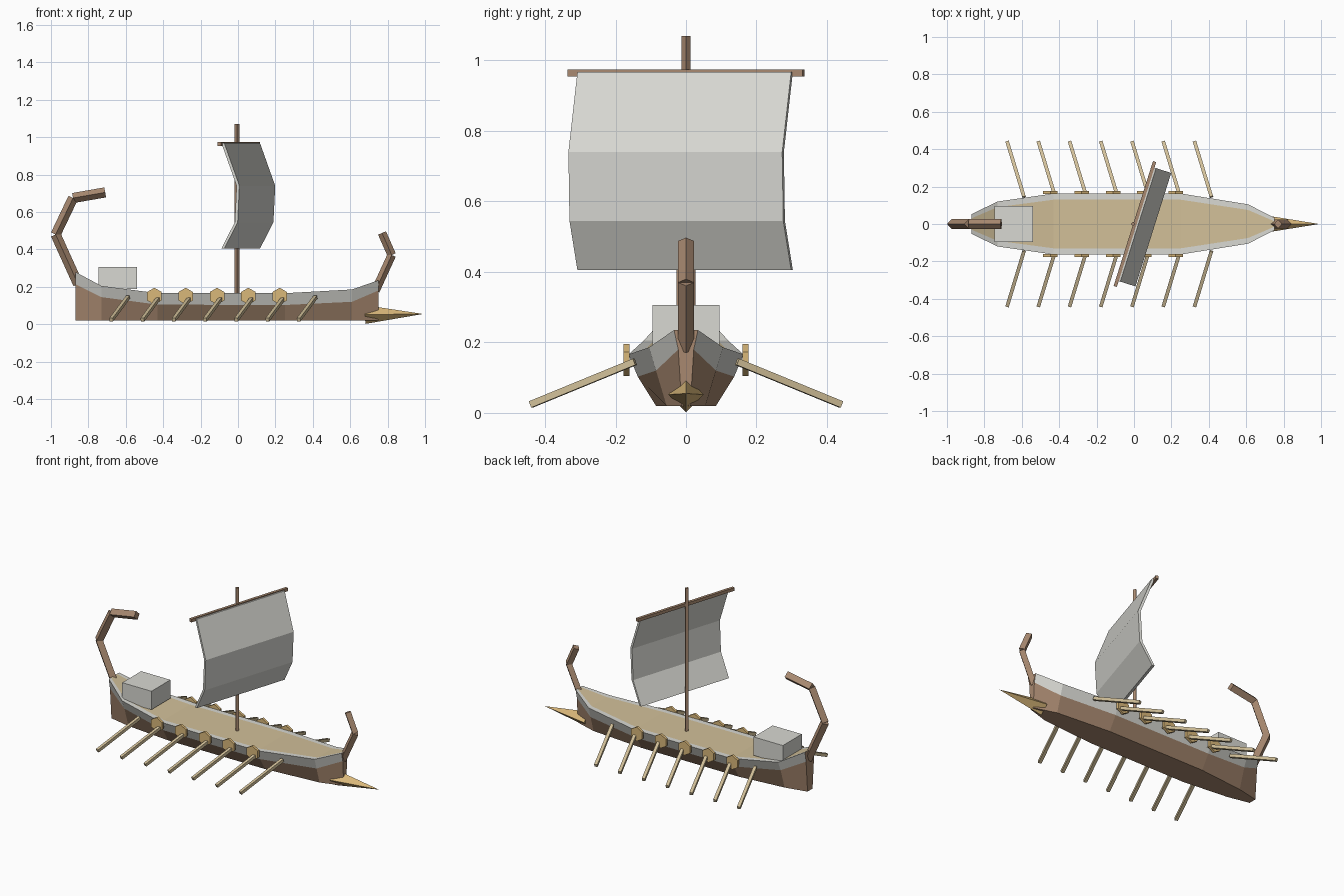
import bpy, bmesh, math
from mathutils import Vector, Matrix

cube = bpy.data.objects.get("Cube")
if cube:
    bpy.data.objects.remove(cube, do_unlink=True)


def material(name, rgb):
    lin = [((c / 255 + 0.055) / 1.055) ** 2.4 for c in rgb] + [1]
    m = bpy.data.materials.new(name)
    m.use_nodes = True
    m.diffuse_color = lin
    m.node_tree.nodes["Principled BSDF"].inputs["Base Color"].default_value = lin
    return m


brown = material("brown_timber", (168, 137, 112))
white = material("off_white", (216, 216, 210))
beige = material("pale_wood", (210, 192, 153))
gold = material("gold", (218, 184, 122))


def finish(name, bm, *mats):
    bmesh.ops.recalc_face_normals(bm, faces=bm.faces)
    me = bpy.data.meshes.new(name)
    bm.to_mesh(me)
    bm.free()
    for m in mats:
        me.materials.append(m)
    ob = bpy.data.objects.new(name, me)
    bpy.context.collection.objects.link(ob)
    return ob


def rod(name, a, b, r, mat, sides=4, r2=None, roll=0):
    """Straight faceted bar or spike from a to b."""
    a, b = Vector(a), Vector(b)
    d = b - a
    bm = bmesh.new()
    bmesh.ops.create_cone(bm, cap_ends=True, segments=sides, radius1=r,
                          radius2=r if r2 is None else r2, depth=d.length)
    turn = d.to_track_quat('Z', 'Y').to_matrix().to_4x4()
    bm.transform(Matrix.Translation((a + b) / 2) @ turn @ Matrix.Rotation(roll, 4, 'Z'))
    bmesh.ops.remove_doubles(bm, verts=bm.verts, dist=1e-5)
    return finish(name, bm, mat)


def box(name, centre, size, mat, turn=0):
    bm = bmesh.new()
    bmesh.ops.create_cube(bm, size=1)
    bm.transform(Matrix.Translation(centre) @ Matrix.Rotation(turn, 4, 'Z')
                 @ Matrix.Diagonal((*size, 1)))
    return finish(name, bm, mat)


# Hull: x, keel half width, waist half width and height, rim half width and height, deck half width
stations = [
    (-0.87, 0.025, 0.04, 0.215, 0.052, 0.28, 0.03),
    (-0.73, 0.055, 0.095, 0.145, 0.12, 0.205, 0.09),
    (-0.43, 0.085, 0.137, 0.105, 0.163, 0.166, 0.13),
    (0.25, 0.085, 0.137, 0.103, 0.163, 0.166, 0.13),
    (0.61, 0.055, 0.085, 0.12, 0.105, 0.186, 0.075),
    (0.75, 0.012, 0.022, 0.18, 0.034, 0.235, 0.015),
]
bm = bmesh.new()
rings = []
for x, k, w, wz, t, tz, d in stations:
    half = [(k, 0.02), (w, wz), (t, tz), (d, tz)]
    outline = half + [(-y, z) for y, z in reversed(half)]
    rings.append([bm.verts.new((x, y, z)) for y, z in outline])
strip_mats = [0, 1, 1, 2, 1, 1, 0, 0]
for r1, r2 in zip(rings, rings[1:]):
    for i, m in enumerate(strip_mats):
        j = (i + 1) % len(strip_mats)
        bm.faces.new((r1[i], r1[j], r2[j], r2[i])).material_index = m
for ring in (rings[0], rings[-1]):
    bm.faces.new(ring)
finish("hull", bm, brown, white, beige)

# Curved stern and bow posts
stern = [(-0.855, 0, 0.215), (-0.975, 0, 0.48), (-0.882, 0, 0.675), (-0.71, 0, 0.705)]
bow = [(0.735, 0, 0.18), (0.822, 0, 0.37), (0.77, 0, 0.488)]
for label, path, r in (("stern_post", stern, 0.027), ("bow_post", bow, 0.023)):
    for i, (a, b) in enumerate(zip(path, path[1:])):
        rod(f"{label}_{i + 1}", a, b, r, brown)

# Ram, cabin and mast
rod("ram", (0.68, 0, 0.052), (0.99, 0, 0.055), 0.05, gold, r2=0)
box("cabin", (-0.643, 0, 0.247), (0.205, 0.19, 0.117), white)
rod("mast", (-0.005, 0, 0.15), (-0.005, 0, 1.07), 0.013, brown)

# Yard and billowing sail, swung around the mast
swing = math.radians(-17.5)
box("yard", (0.005, 0, 0.964), (0.018, 0.7, 0.02), brown, swing)
bm = bmesh.new()
profile = [(0, 0.968), (0.085, 0.74), (0.075, 0.545), (0, 0.405)]
outline = profile + [(x + 0.016, z) for x, z in reversed(profile)]
sides = [[bm.verts.new((x, y, z)) for x, z in outline] for y in (-0.318, 0.318)]
n, p = len(outline), len(profile)
for i in range(n):
    j = (i + 1) % n
    bm.faces.new((sides[0][i], sides[0][j], sides[1][j], sides[1][i]))
for s in sides:
    for i in range(p - 1):
        bm.faces.new((s[i], s[i + 1], s[n - 2 - i], s[n - 1 - i]))
bm.transform(Matrix.Translation((0.007, 0, 0)) @ Matrix.Rotation(swing, 4, 'Z'))
finish("sail", bm, white)

# Oars and shields along both sides
for side, s in (("left", 1), ("right", -1)):
    for i in range(7):
        x = -0.588 + i * 0.167
        rod(f"{side}_oar_{i + 1}", (x, s * 0.145, 0.145), (x - 0.09, s * 0.44, 0.024),
            0.0135, beige, roll=math.pi / 4)
    for i in range(5):
        x = -0.447 + i * 0.1675
        rod(f"{side}_shield_{i + 1}", (x, s * 0.161, 0.15), (x, s * 0.177, 0.15),
            0.045, gold, sides=6)
